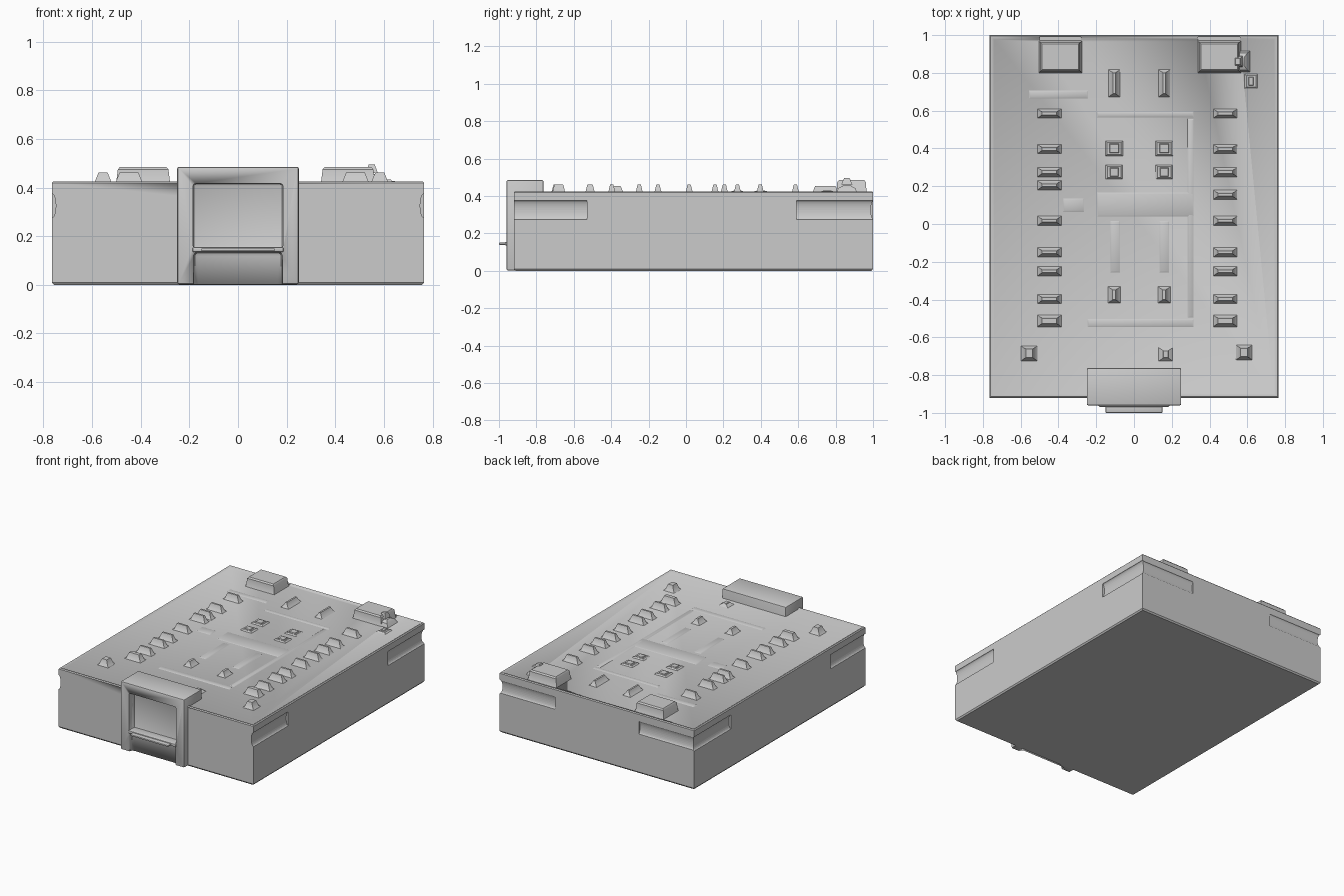
import bpy, bmesh, math

if "Cube" in bpy.data.objects:
    bpy.data.objects.remove(bpy.data.objects["Cube"])

TOP = 0.418          # recessed deck height inside the rim
HX, Y0, Y1, H = 0.765, -0.92, 1.0, 0.425


def finish(name, bm, smooth=True):
    bmesh.ops.recalc_face_normals(bm, faces=bm.faces)
    me = bpy.data.meshes.new(name)
    bm.to_mesh(me)
    bm.free()
    ob = bpy.data.objects.new(name, me)
    bpy.context.collection.objects.link(ob)
    if smooth:
        bpy.ops.object.select_all(action='DESELECT')
        ob.select_set(True)
        bpy.context.view_layer.objects.active = ob
        bpy.ops.object.shade_smooth_by_angle(angle=math.radians(35))
    return ob


def add_loft(bm, x, y, rings):
    """Stack of rectangles centred on x, y; each ring is (half x, half y, z)."""
    loops = []
    for hx, hy, z in rings:
        loops.append([bm.verts.new((x + a * hx, y + b * hy, z))
                      for a, b in ((-1, -1), (1, -1), (1, 1), (-1, 1))])
    for lo, hi in zip(loops, loops[1:]):
        for i in range(4):
            j = (i + 1) % 4
            bm.faces.new((lo[i], lo[j], hi[j], hi[i]))
    bm.faces.new(loops[0][::-1])
    bm.faces.new(loops[-1])


def box(name, x0, x1, y0, y1, z0, z1, bevel=0.0):
    bm = bmesh.new()
    add_loft(bm, (x0 + x1) / 2, (y0 + y1) / 2,
             [((x1 - x0) / 2, (y1 - y0) / 2, z) for z in (z0, z1)])
    if bevel:
        bmesh.ops.bevel(bm, geom=bm.edges[:], offset=bevel, segments=2,
                        profile=0.5, affect='EDGES')
    return finish(name, bm)


def groove(name, axis, centre, length, ru, rz):
    """Elliptical bar used to press a soft groove into a wall."""
    bm = bmesh.new()
    bmesh.ops.create_cone(bm, cap_ends=True, segments=24, radius1=1, radius2=1, depth=length)
    for v in bm.verts:
        px, py, pz = v.co
        if axis == 'x':
            v.co = (centre[0] + pz, centre[1] + px * ru, centre[2] + py * rz)
        else:
            v.co = (centre[0] + px * ru, centre[1] + pz, centre[2] + py * rz)
    return finish(name, bm, False)


def cut(target, cutters):
    bpy.context.view_layer.objects.active = target
    for c in cutters:
        m = target.modifiers.new('cut', 'BOOLEAN')
        m.operation, m.solver, m.object = 'DIFFERENCE', 'EXACT', c
        bpy.ops.object.modifier_apply(modifier=m.name)


# Main case with small bottom chamfer, thin rim and slightly sunken deck
bm = bmesh.new()
cy, hy = (Y0 + Y1) / 2, (Y1 - Y0) / 2
add_loft(bm, 0, cy, [(HX - .008, hy - .008, 0), (HX, hy, .01), (HX, hy, H - .006),
                     (HX - .006, hy - .006, H), (HX - .014, hy - .014, H),
                     (HX - .024, hy - .024, TOP)])
case = finish('case_body', bm)

# Soft grooves near the four corners, plus the nicks along the lower edge
cutters = []
for s in (-1, 1):
    for y, l in ((-.74, .42), (.81, .44)):
        cutters.append(groove('groove_cutter', 'y', (s * HX, y, .325), l, .016, .05))
    for y in (-.45, .66):
        cutters.append(groove('nick_cutter', 'y', (s * HX, y, .03), .06, .008, .035))
    cutters.append(groove('front_groove_cutter', 'x', (s * .52, Y0, .325), .54, .006, .04))
    cutters.append(groove('back_groove_cutter', 'x', (s * .56, Y1, .325), .46, .012, .045))
# Rim notches behind the rear clips
for x in (-.39, .45):
    cutters.append(box('rim_notch_cutter', x - .11, x + .11, .965, .99, TOP - .002, .6))
# Socket window and the hollow beneath its sill
window = box('window_cutter', -.185, .185, -1.1, -.90, .15, .417, .012)
hollow = box('hollow_cutter', -.183, .183, -1.1, -.93, -.1, .137, .02)
cut(case, cutters + [window])

# Front socket frame
frame = box('socket_frame', -.25, .25, -.96, -.762, .002, .485, .008)
cut(frame, [window, hollow])
for c in cutters + [window, hollow]:
    bpy.data.objects.remove(c, do_unlink=True)

# Sill and the thin tongue poking out of it
box('socket_sill', -.187, .187, -.968, -.89, .135, .155, .005)
box('socket_tongue', -.15, .15, -1.0, -.95, .139, .15, .003)

# Rear clips with flared feet
for side, x in (('left', -.39), ('right', .452)):
    bm = bmesh.new()
    add_loft(bm, x, .885, [(.118, .09, TOP - .01), (.11, .08, TOP + .008), (.104, .076, .475),
                           (.096, .068, .484)])
    finish('rear_clip_' + side, bm)
bm = bmesh.new()
add_loft(bm, .57, .86, [(.05, .06, TOP - .01), (.03, .045, .442), (.012, .02, .455)])
finish('clip_foot', bm)
bm = bmesh.new()
add_loft(bm, .55, .86, [(.025, .03, .46), (.012, .015, .495)])
finish('clip_nub', bm)


def ridges(name, items):
    """Flared ridges: (x, y, half x, half y, top height)."""
    bm = bmesh.new()
    for x, y, a, b, z in items:
        add_loft(bm, x, y, [(a + .03, b + .022, TOP - .004), (a + .015, b + .01, TOP + .008),
                            (a + .003, b + .003, z - .006), (a, b, z)])
    finish(name, bm)


# Two rows of terminal ridges
rows = (.585, .397, .275, .155, .017, -.15, -.25, -.397, -.513)
for side, x in (('left', -.448), ('right', .483)):
    ridges('terminals_' + side, [
        (x, .205 if side == 'left' and y == .155 else y, .038, .013 if y == -.513 else .007, .462)
        for y in rows])

# Centre fins, faint centre bumps and corner posts
fins, bumps = [], []
for x in (-.105, .16):
    fins += [(x, .745, .006, .055, .452), (x, -.375, .008, .026, .452)]
    bumps += [(x, .40, .022, .022, TOP + .012), (x, .275, .02, .02, TOP + .012)]
ridges('centre_fins', fins)
ridges('centre_bumps', bumps + [(.168, -.69, .012, .018, .438), (.62, .755, .01, .02, .432)])
ridges('corner_posts', [(-.555, -.685, .018, .022, .462), (.583, -.68, .018, .022, .462)])

# Faint raised panel lines on the deck
bm = bmesh.new()
for x0, x1, y0, y1 in ((-.20, .32, .035, .17), (-.25, .32, -.55, -.50), (.28, .32, -.50, .56),
                       (-.20, .32, .56, .60), (-.13, -.07, -.26, .02), (.13, .19, -.26, .02),
                       (-.56, -.24, .66, .71), (-.38, -.26, .06, .14)):
    a, b = (x1 - x0) / 2, (y1 - y0) / 2
    add_loft(bm, (x0 + x1) / 2, (y0 + y1) / 2,
             [(a, b, TOP - .002), (a - .012, b - .012, TOP + .004)])
finish('deck_panel_lines', bm)
